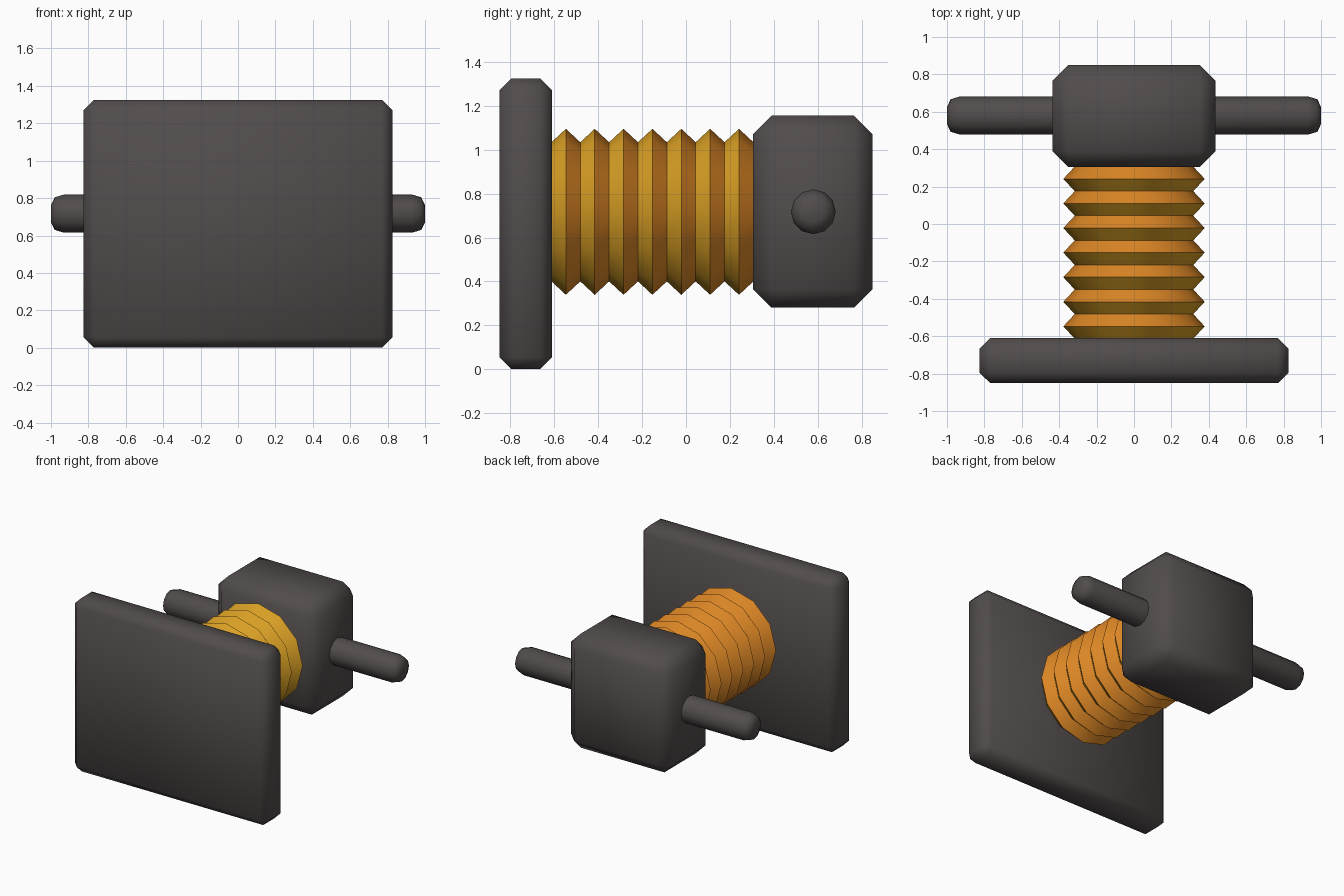
import bpy, bmesh, math

if "Cube" in bpy.data.objects:
    bpy.data.objects.remove(bpy.data.objects["Cube"])

def mat(name, col):
    m = bpy.data.materials.new(name)
    m.diffuse_color = (*col, 1)
    m.use_nodes = True
    m.node_tree.nodes["Principled BSDF"].inputs["Base Color"].default_value = m.diffuse_color
    return m

GREY = mat("dark warm grey", (0.085, 0.073, 0.073))
YELLOW = mat("golden yellow", (0.70, 0.35, 0.018))
ORANGE = mat("amber orange", (0.70, 0.235, 0.018))
ZC = 0.717  # height of the main axis

def finish(bm, name, mats, angle):
    bmesh.ops.recalc_face_normals(bm, faces=bm.faces)
    me = bpy.data.meshes.new(name)
    bm.to_mesh(me)
    bm.free()
    ob = bpy.data.objects.new(name, me)
    bpy.context.collection.objects.link(ob)
    for m in mats:
        me.materials.append(m)
    bpy.ops.object.select_all(action='DESELECT')
    ob.select_set(True)
    bpy.context.view_layer.objects.active = ob
    bpy.ops.object.shade_smooth_by_angle(angle=math.radians(angle))
    return ob

def block(name, lo, hi, chamfer):
    bm = bmesh.new()
    bmesh.ops.create_cube(bm, size=1)
    for v in bm.verts:
        v.co = [(a + b) / 2 + c * (b - a) for a, b, c in zip(lo, hi, v.co)]
    bmesh.ops.bevel(bm, geom=bm.edges[:], offset=chamfer, segments=1,
                    affect='EDGES', profile=0.5)
    return finish(bm, name, [GREY], 60)

def lathe(name, profile, place, mats, angle, sides=12, rule=None):
    """Closed solid of revolution; place(t, u, v) maps axis/section to xyz."""
    bm = bmesh.new()
    rings = []
    for t, r in profile:
        rings.append([bm.verts.new(place(t, r * math.cos(k * math.tau / sides),
                                         r * math.sin(k * math.tau / sides)))
                      for k in range(sides)])
    for i, (a, b) in enumerate(zip(rings, rings[1:])):
        for k in range(sides):
            n = (k + 1) % sides
            f = bm.faces.new((a[k], a[n], b[n], b[k]))
            f.material_index = rule(i) if rule else 0
    bm.faces.new(rings[0])
    bm.faces.new(rings[-1])
    return finish(bm, name, mats, angle)

# Front plate and rear housing
block("front_plate", (-0.825, -0.85, 0), (0.825, -0.61, 1.325), 0.055)
block("rear_block", (-0.437, 0.305, 0.28), (0.437, 0.85, 1.155), 0.085)

# Bellows: front slopes yellow, rear slopes orange
folds = 7
y0, y1 = -0.613, 0.307
prof = [(y0 + (y1 - y0) * i / (2 * folds), 0.378 if i % 2 else 0.317)
        for i in range(2 * folds + 1)]
lathe("bellows", prof, lambda t, u, v: (u, t, ZC + v),
      [YELLOW, ORANGE], 40, rule=lambda i: i % 2)

# Cross handle with rounded ends
end = [(1.0, 0.046), (0.98, 0.087), (0.93, 0.102)]
prof = [(-x, r) for x, r in end] + end[::-1]
lathe("cross_handle", prof, lambda t, u, v: (t, 0.58 + u, ZC + v), [GREY], 75)
